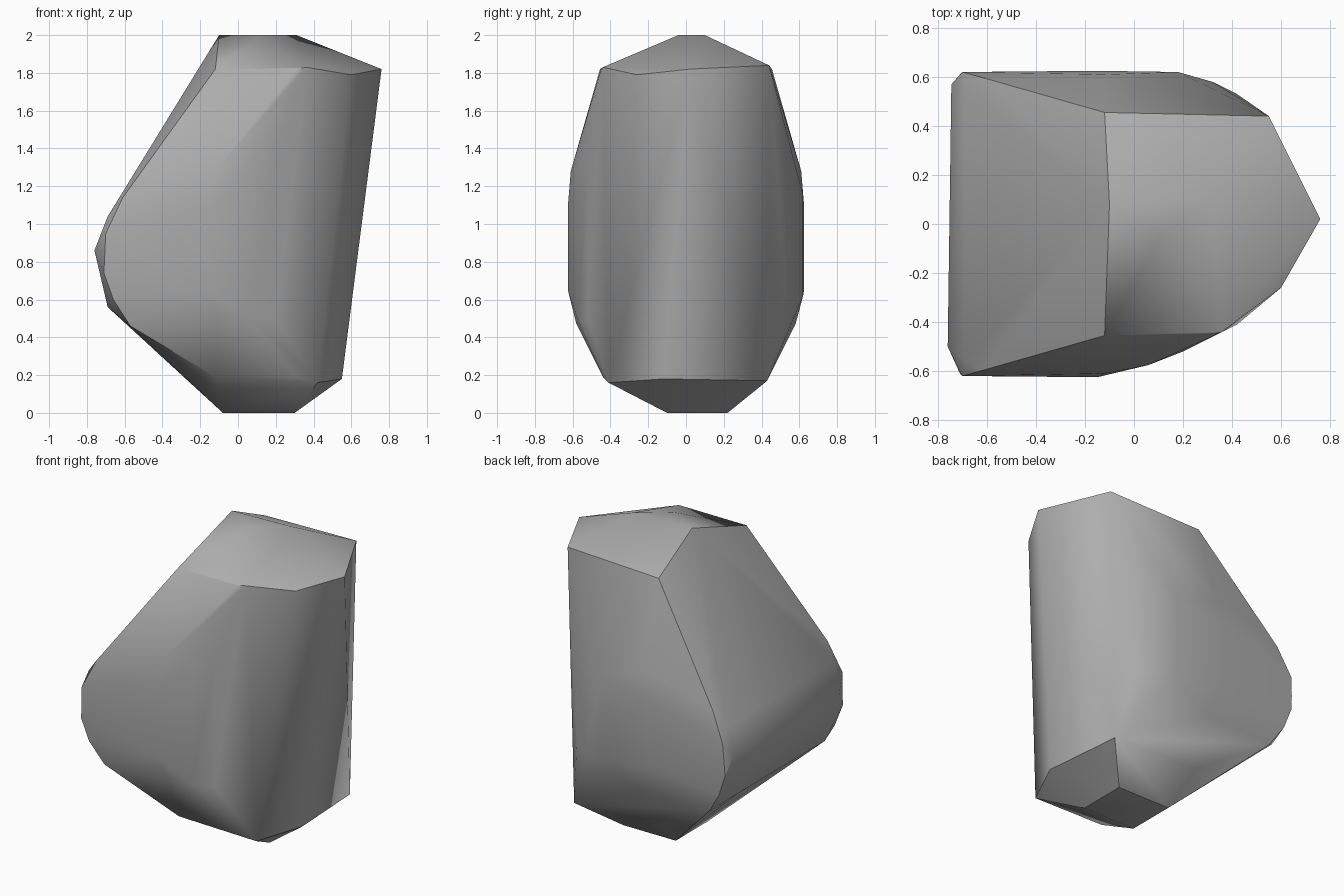
import bpy
import bmesh
import math

# Remove the default object
default_cube = bpy.data.objects.get("Cube")
if default_cube:
    bpy.data.objects.remove(default_cube, do_unlink=True)


def make_material(name, colour):
    material = bpy.data.materials.new(name)
    material.use_nodes = True
    material.diffuse_color = colour
    shader = next(n for n in material.node_tree.nodes if n.type == "BSDF_PRINCIPLED")
    shader.inputs["Base Color"].default_value = colour
    shader.inputs["Roughness"].default_value = 0.8
    return material


def mirrored(points):
    """Repeat each point on the front and the back of the boulder."""
    return [(x, side * y, z) for x, y, z in points for side in (-1, 1)]


# Chipped crown
crown = [
    (-0.1, 0.08, 2.0), (0.12, -0.04, 2.0), (0.31, 0.1, 2.0),
    (0.36, -0.44, 1.83), (0.6, -0.26, 1.79), (0.76, 0.02, 1.82),
    (0.55, 0.44, 1.84),
]

# Sloping shoulders shared by front and back
shoulders = mirrored([(-0.12, 0.455, 1.82), (0.31, 0.45, 1.82)])

# Broad bulging flanks, with a rounded left rim
flanks = mirrored([
    (-0.12, 0.61, 1.28), (-0.15, 0.625, 1.1), (-0.15, 0.625, 0.65),
    (-0.1, 0.58, 0.47), (-0.61, 0.595, 1.14), (-0.69, 0.56, 1.04),
    (-0.7, 0.62, 0.95), (-0.71, 0.61, 0.74), (-0.66, 0.6, 0.6),
    (-0.57, 0.57, 0.46), (-0.69, 0.45, 0.56),
])
left_rim = [(-0.76, -0.5, 0.86), (-0.745, 0.57, 0.86)]

# Rounded turn from the flanks to the right side
front_turn = [
    (x, y, z) for x, y in ((0.06, -0.575), (0.2, -0.52)) for z in (0.5, 1.3)
]
back_turn = [
    (x, y, z) for x, y in ((0.18, 0.62), (0.32, 0.58), (0.42, 0.53))
    for z in (0.62, 1.15)
]

# Tapered foot
foot = [
    (0.31, -0.44, 0.19), (0.42, -0.41, 0.16), (0.55, -0.12, 0.18),
    (0.51, 0.43, 0.17), (-0.12, -0.44, 0.19), (-0.12, 0.43, 0.19),
]
base = [(x, y, 0.0) for x in (-0.08, 0.3) for y in (-0.1, 0.22)]

# Wrap the stone skin around all the corners
mesh = bpy.data.meshes.new("boulder")
bm = bmesh.new()
for point in crown + shoulders + flanks + left_rim + front_turn + back_turn + foot + base:
    bm.verts.new(point)
hull = bmesh.ops.convex_hull(bm, input=bm.verts)
loose = [v for v in bm.verts if not v.link_faces]
bmesh.ops.delete(bm, geom=loose, context="VERTS")
bmesh.ops.dissolve_limit(
    bm, angle_limit=math.radians(1), verts=bm.verts, edges=bm.edges
)
bmesh.ops.recalc_face_normals(bm, faces=bm.faces)
bm.to_mesh(mesh)
bm.free()

boulder = bpy.data.objects.new("boulder", mesh)
bpy.context.collection.objects.link(boulder)
mesh.materials.append(make_material("stone grey", (0.42, 0.42, 0.42, 1.0)))

# Soften the worn turns and keep the chipped edges crisp
for item in bpy.context.selected_objects:
    item.select_set(False)
boulder.select_set(True)
bpy.context.view_layer.objects.active = boulder
bpy.ops.object.shade_smooth_by_angle(angle=math.radians(32))
